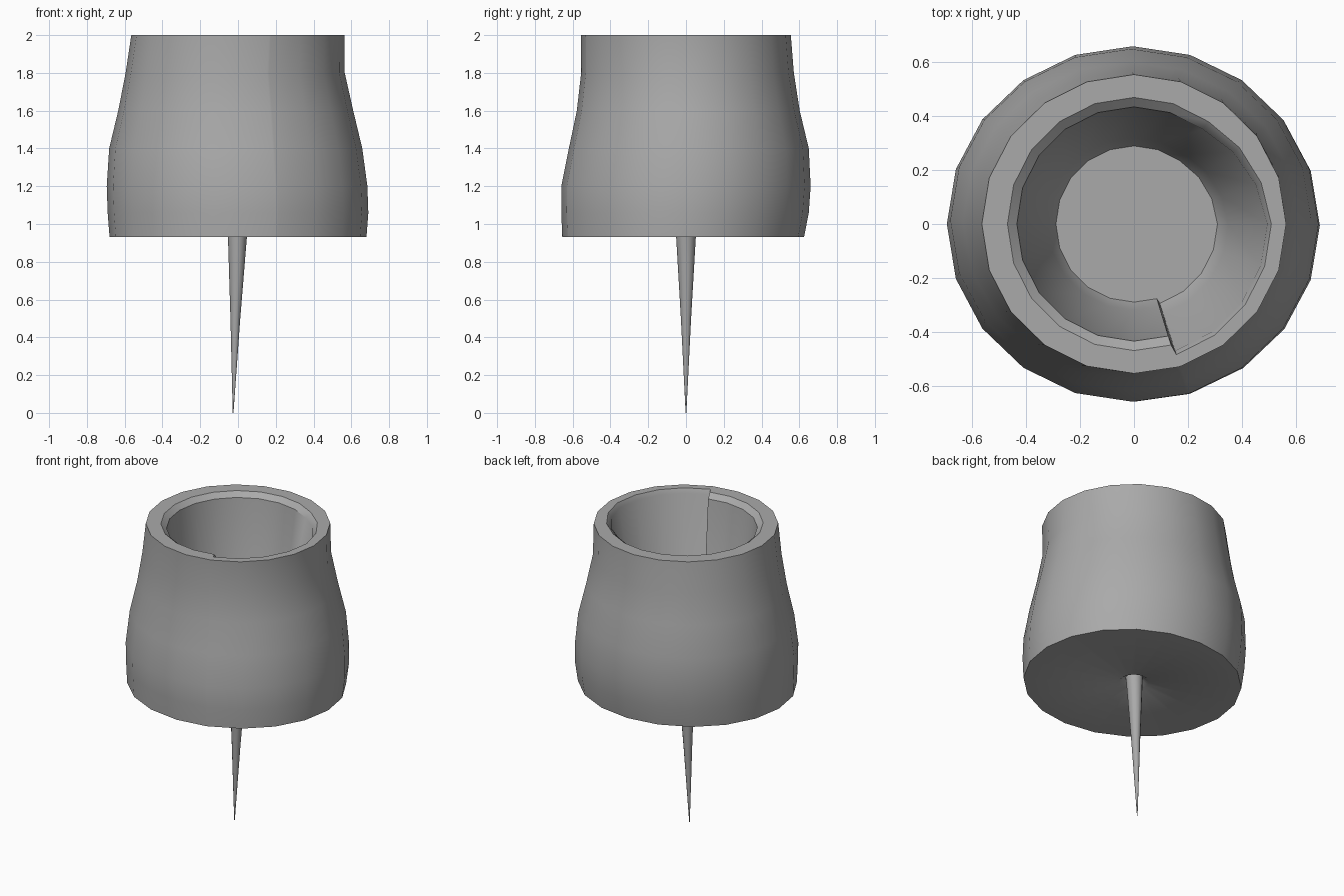
import bpy
import bmesh
from math import radians, cos, sin

cube = bpy.data.objects.get("Cube")
if cube:
    bpy.data.objects.remove(cube, do_unlink=True)

grey = bpy.data.materials.new("plain grey")
grey.use_nodes = True
colour = (0.4, 0.4, 0.4, 1)
grey.diffuse_color = colour
grey.node_tree.nodes["Principled BSDF"].inputs["Base Color"].default_value = colour

STEP = -72
WALL_ANGLES = sorted([i * 18 - 180 for i in range(20)] + [STEP - 1])


def bulge(angle):
    """Widening of the hollow: sudden at the step, fading out again."""
    if angle < STEP or angle > 54:
        return 0
    return 1 if angle <= 0 else 1 - angle / 54


def make_object(name, rings, angles, cap_start=False, cap_end=False):
    """Skin rings of (z, radius x, radius y, centre x, centre y, bulge)."""
    bm = bmesh.new()
    loops = []
    for z, rx, ry, cx, cy, extra in rings:
        loops.append([bm.verts.new((
            cx + (rx + extra * bulge(a)) * cos(radians(a)),
            cy + (ry + extra * bulge(a)) * sin(radians(a)), z)) for a in angles])
    n = len(angles)
    for low, high in zip(loops, loops[1:]):
        for i in range(n):
            j = (i + 1) % n
            bm.faces.new((low[i], low[j], high[j], high[i]))
    if cap_start:
        bm.faces.new(loops[0][::-1])
    if cap_end:
        bm.faces.new(loops[-1])
    mesh = bpy.data.meshes.new(name)
    bm.to_mesh(mesh)
    bm.free()
    mesh.materials.append(grey)
    obj = bpy.data.objects.new(name, mesh)
    bpy.context.collection.objects.link(obj)
    bpy.ops.object.select_all(action="DESELECT")
    obj.select_set(True)
    bpy.context.view_layer.objects.active = obj
    bpy.ops.object.shade_smooth_by_angle(angle=radians(40))
    return obj


# Cup: recessed underside, lopsided outer wall, rim, sloping lip, tapered hollow
cup = [
    (0.96, 0.05, 0.05, 0, 0, 0),
    (0.93, 0.09, 0.09, 0, 0, 0),
    (0.93, 0.68, 0.64, 0, -0.015, 0),
    (1.06, 0.69, 0.655, 0, -0.005, 0),
    (1.2, 0.69, 0.66, -0.005, 0, 0),
    (1.4, 0.67, 0.635, -0.012, 0.015, 0),
    (1.6, 0.622, 0.59, -0.012, 0.012, 0),
    (1.8, 0.58, 0.563, -0.015, 0.008, 0),
    (2.0, 0.565, 0.555, 0, 0, 0),
    (2.0, 0.47, 0.47, 0, 0, 0.04),
    (1.97, 0.435, 0.435, 0, 0, 0.06),
    (1.06, 0.32, 0.32, 0, 0, 0.03),
    (1.0, 0.29, 0.29, 0, 0, 0.02),
]
make_object("cup", cup, WALL_ANGLES, cap_end=True)

# Spike: thin, slightly leaning point under the cup
spike = [
    (0.0, 0.002, 0.002, -0.026, 0, 0),
    (0.5, 0.026, 0.027, -0.014, 0, 0),
    (0.93, 0.05, 0.052, -0.003, 0, 0),
    (0.98, 0.054, 0.056, 0, 0, 0),
]
make_object("spike", spike, [i * 30 for i in range(12)], cap_start=True, cap_end=True)
